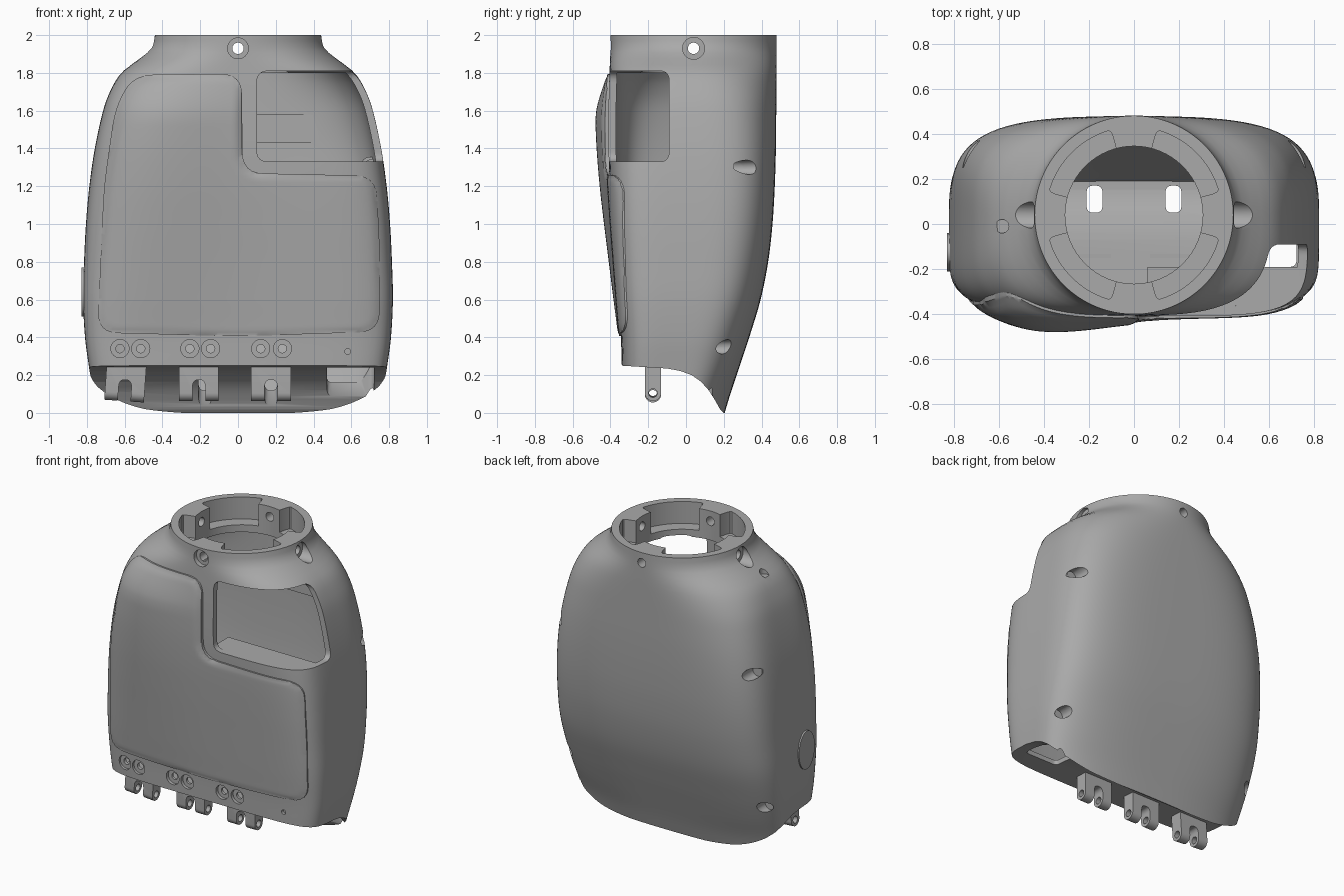
import bpy, bmesh, math
from mathutils import Matrix, Vector

if "Cube" in bpy.data.objects:
    bpy.data.objects.remove(bpy.data.objects["Cube"])

grey = bpy.data.materials.new("mid grey")
grey.diffuse_color = (0.4, 0.4, 0.4, 1)
grey.use_nodes = True
grey.node_tree.nodes["Principled BSDF"].inputs["Base Color"].default_value = grey.diffuse_color

# z, half width, front y, back y, front squareness, back squareness
STATIONS = [
    (0.00, .74, -.33, .205, 6.5, 2.6), (0.10, .765, -.335, .235, 6.5, 2.75),
    (0.25, .79, -.34, .285, 6.5, 3.2), (0.40, .81, -.345, .335, 6.5, 3.4),
    (0.60, .82, -.36, .395, 6.5, 3.6), (0.80, .815, -.375, .435, 6.3, 3.7),
    (1.00, .805, -.39, .458, 6.0, 3.8), (1.20, .787, -.403, .47, 5.6, 3.8),
    (1.40, .758, -.41, .476, 5.2, 3.6), (1.60, .714, -.41, .478, 4.5, 3.2),
    (1.70, .678, -.408, .479, 3.9, 2.9), (1.80, .617, -.405, .48, 3.1, 2.5),
    (1.88, .515, -.402, .48, 2.4, 2.2), (1.93, .46, -.40, .48, 2.1, 2.05),
    (2.00, .44, -.40, .48, 2, 2)]


def section(z):
    """Smooth interpolation of the body stations."""
    n = len(STATIONS)
    i = max(k for k in range(n - 1) if STATIONS[k][0] <= z + 1e-9)
    p0, p1, p2, p3 = (STATIONS[min(max(j, 0), n - 1)] for j in (i - 1, i, i + 1, i + 2))
    h = p2[0] - p1[0]
    t = (z - p1[0]) / h
    out = []
    for c in range(1, 6):
        m1 = (p2[c] - p0[c]) / (p2[0] - p0[0]) * h
        m2 = (p3[c] - p1[c]) / (p3[0] - p1[0]) * h
        out.append((2*t**3 - 3*t**2 + 1) * p1[c] + (t**3 - 2*t**2 + t) * m1
                   + (3*t**2 - 2*t**3) * p2[c] + (t**3 - t**2) * m2)
    return out


def finish(bm, name):
    bmesh.ops.recalc_face_normals(bm, faces=bm.faces)
    me = bpy.data.meshes.new(name)
    bm.to_mesh(me)
    bm.free()
    me.materials.append(grey)
    ob = bpy.data.objects.new(name, me)
    bpy.context.collection.objects.link(ob)
    return ob


def loft(name, z0, z1, inset=0, push=None, rows=64, cols=160):
    bm = bmesh.new()
    rings = []
    for r in range(rows + 1):
        z = z0 + (z1 - z0) * r / rows
        hw, yf, yb, nf, nb = section(z)
        cy = (yf + yb) / 2 * min(1, z / .4)
        ring = []
        for k in range(cols):
            a = 2 * math.pi * k / cols
            c, s = math.cos(a), math.sin(a)
            n = nf if s < 0 else nb
            d = (abs(c)**n + abs(s)**n) ** (-1 / n)
            x = (hw - inset) * c * d
            y = cy + ((cy - yf) if s < 0 else (yb - cy)) * s * d
            y -= inset * s * d
            if push and s < 0:
                y -= push(x, z)
            ring.append(bm.verts.new((x, y, z)))
        rings.append(ring)
    for a, b in zip(rings, rings[1:]):
        for k in range(cols):
            j = (k + 1) % cols
            bm.faces.new((a[k], a[j], b[j], b[k]))
    bm.faces.new(rings[0][::-1])
    bm.faces.new(rings[-1])
    return finish(bm, name)


def prism(name, pts, a, b, axis):
    """Extrude a 2D outline along an axis: x uses (y,z), y uses (x,z), z uses (x,y)."""
    put = {'x': lambda p, t: (t, *p), 'y': lambda p, t: (p[0], t, p[1]), 'z': lambda p, t: (*p, t)}[axis]
    bm = bmesh.new()
    lo = [bm.verts.new(put(p, a)) for p in pts]
    hi = [bm.verts.new(put(p, b)) for p in pts]
    bm.faces.new(lo)
    bm.faces.new(hi[::-1])
    for k in range(len(pts)):
        j = (k + 1) % len(pts)
        bm.faces.new((lo[k], lo[j], hi[j], hi[k]))
    return finish(bm, name)


def rounded(pts, r, n=6):
    """Round the corners of an outline."""
    out = []
    for i, p in enumerate(pts):
        p, a, b = Vector(p), Vector(pts[i - 1]), Vector(pts[(i + 1) % len(pts)])
        s = p + (a - p).normalized() * min(r, (a - p).length * .45)
        e = p + (b - p).normalized() * min(r, (b - p).length * .45)
        for k in range(n + 1):
            t = k / n
            out.append(tuple(s * (1-t)**2 + p * 2*t*(1-t) + e * t*t))
    return out


def rect(x0, x1, y0, y1):
    return [(x0, y0), (x1, y0), (x1, y1), (x0, y1)]


def disc(u, v, ru, rv=None, n=32):
    return [(u + ru * math.cos(2*math.pi*k/n), v + (rv or ru) * math.sin(2*math.pi*k/n)) for k in range(n)]


def boolean(ob, tool, op='DIFFERENCE'):
    m = ob.modifiers.new("cut", 'BOOLEAN')
    m.operation, m.object, m.solver = op, tool, 'EXACT'
    bpy.context.view_layer.objects.active = ob
    bpy.ops.object.modifier_apply(modifier=m.name)
    bpy.data.objects.remove(tool)


def smooth(ob, angle=35):
    bpy.ops.object.select_all(action='DESELECT')
    ob.select_set(True)
    bpy.context.view_layer.objects.active = ob
    bpy.ops.object.shade_smooth_by_angle(angle=math.radians(angle))


# hollow shell with a curved underside
UNDER = [(-.6, .25), (-.34, .25), (-.1, .235), (-.03, .222), (.03, .2), (.08, .165), (.12, .12),
         (.155, .065), (.18, .02), (.198, 0), (.198, -.3), (-.6, -.3)]
shell = loft("shell", 0, 2)
boolean(shell, prism("cut", UNDER, -1, 1, 'x'))
cavity = loft("cavity", .03, 1.8, .04)
boolean(cavity, prism("cut", [(y + .03, z + .03) for y, z in UNDER], -1, 1, 'x'))
boolean(shell, cavity)

# neck opening with four diagonal pockets
boolean(shell, prism("cut", disc(0, .04, .305, n=64), 1.7, 2.1, 'z'))
for q in range(4):
    arc = [math.radians(90 * q + 15 + 60 * k / 14) for k in range(15)]
    pts = [(.39 * math.cos(a), .04 + .39 * math.sin(a)) for a in arc]
    pts += [(.28 * math.cos(a), .04 + .28 * math.sin(a)) for a in reversed(arc)]
    boolean(shell, prism("cut", rounded(pts, .03, 2), 1.85, 2.1, 'z'))

# neck screw holes with counterbores
boolean(shell, prism("cut", disc(0, 1.93, .03), -.7, .7, 'y'))
boolean(shell, prism("cut", disc(.04, 1.93, .03), -.8, .8, 'x'))
boolean(shell, prism("cut", disc(0, 1.93, .055), -.7, -.37, 'y'))
for s in (-1, 1):
    boolean(shell, prism("cut", disc(.04, 1.93, .058), s * .42, s * .8, 'x'))
boolean(shell, prism("cut", disc(-.585, -.01, .03), 1.81, 2.1, 'z'))

# corner window wrapping from the front to the right side
window = prism("cut", rounded(rect(.1, .95, 1.33, 1.81), .06), -.7, -.09, 'y')
boolean(window, prism("cut", rounded(rect(-.9, -.09, 1.33, 1.81), .05), 0, 1, 'x'), 'INTERSECT')
boolean(shell, window)

# floor openings
for x0, x1, y0, y1 in ((.47, .72, -.19, .14), (.14, .21, .05, .17), (-.21, -.14, .05, .17)):
    boolean(shell, prism("cut", rounded(rect(x0, x1, y0, y1), .03), -.1, .33, 'z'))

# screw recesses along the front lower strip
for x in (-.625, -.515, -.255, -.145, .12, .235):
    boolean(shell, prism("cut", disc(x, .34, .048), -.5, -.31 if x < -.6 else -.32, 'y'))
    boolean(shell, prism("cut", disc(x, .34, .022), -.5, -.2, 'y'))
boolean(shell, prism("cut", disc(.58, .325, .015), -.5, -.315, 'y'))

# rear corner screw recesses, with bosses closing them inside
for s in (-1, 1):
    for x, y, z in ((.722, .25, 1.3), (.738, .14, .35)):
        boolean(shell, prism("cut", disc(s * x, z, .038), y, .7, 'y'))
        smooth(prism("rear_boss", disc(s * (x - .012), z, .044), y - .03, y + .004, 'y'))
        boss = prism("rear_boss_wall", disc(s * (x - .02), z, .056), y - .02, y + .09, 'y')
        boolean(boss, prism("cut", disc(s * x, z, .038), y - .1, y + .3, 'y'))
        clip = loft("clip", .03, 1.8, .006, rows=40, cols=96)
        boolean(boss, clip, 'INTERSECT')
        smooth(boss)
smooth(shell)

# raised front panel
OUT = rounded([(-.745, .425), (-.71, 1.2), (-.65, 1.62), (-.55, 1.79), (.02, 1.795), (.025, 1.27),
               (.73, 1.255), (.75, .9), (.75, .43), (0, .405)], .11)


def edge_distance(x, z):
    best = 9
    for (ax, az), (bx, bz) in zip(OUT, OUT[1:] + OUT[:1]):
        dx, dz = bx - ax, bz - az
        l2 = dx * dx + dz * dz
        t = max(0, min(1, ((x - ax) * dx + (z - az) * dz) / l2)) if l2 > 1e-12 else 0
        best = min(best, math.hypot(x - ax - t * dx, z - az - t * dz))
    return best


def panel_push(x, z):
    d = edge_distance(x, z)
    edge = math.sqrt(1 - (1 - min(1, d / .04)) ** 2)
    side = max(0, min(1, (x + .75) / .35))
    top = max(0, min(1, (1.8 - z) / .28))
    fade = math.sin(side * math.pi / 2) * math.sin(top * math.pi / 2)
    bulge = .062 * math.exp(-(max(0, x + .4) / .4) ** 2)
    t = max(0, min(1, (z - .4) / 1.2))
    return .004 + .01 * edge + bulge * fade * t * min(1, .4 + d / .06)


panel = loft("front_panel", .36, 1.85, 0, panel_push, rows=90, cols=240)
boolean(panel, prism("cut", OUT, -.7, -.1, 'y'), 'INTERSECT')
boolean(panel, loft("cut", .3, 1.9, .02))
smooth(panel)

# shelf inside the window
shelf = loft("window_shelf", 1.29, 1.328, .02, rows=2)
boolean(shelf, prism("cut", rect(.06, .9, -.7, -.19), 1.2, 1.4, 'z'), 'INTERSECT')
smooth(shelf)

# slot relief on the inner back wall
for name, r, x1, y in (("slot_outer", .075, .365, .415), ("slot_inner", .035, .305, .409)):
    smooth(prism(name, rounded(rect(-.3, x1 + r, 1.505 - r, 1.505 + r), r), y, .445, 'y'))

# hinge knuckles under the front edge
for hx, tilt in ((-.59, -4), (-.207, 0), (.175, 0)):
    lug = [(-.175 + .043 * math.cos(a), .105 + .043 * math.sin(a))
           for a in (math.pi + math.pi * k / 12 for k in range(13))] + [(-.132, .27), (-.218, .27)]
    hinge = prism("hinge", lug, hx - .105, hx + .105, 'x')
    boolean(hinge, prism("cut", rounded(rect(hx - .034, hx + .034, -.1, .175), .04), -.4, 0, 'y'))
    boolean(hinge, prism("cut", disc(-.175, .105, .023, n=24), hx - .3, hx + .3, 'x'))
    pivot = Vector((hx, 0, .25))
    hinge.data.transform(Matrix.Translation(pivot) @ Matrix.Rotation(math.radians(-tilt), 4, 'Y')
                         @ Matrix.Translation(-pivot))
    smooth(hinge)

# oval button on the left side
smooth(prism("side_button", disc(-.125, .64, .085, .13, 40), -.828, -.79, 'x'))
